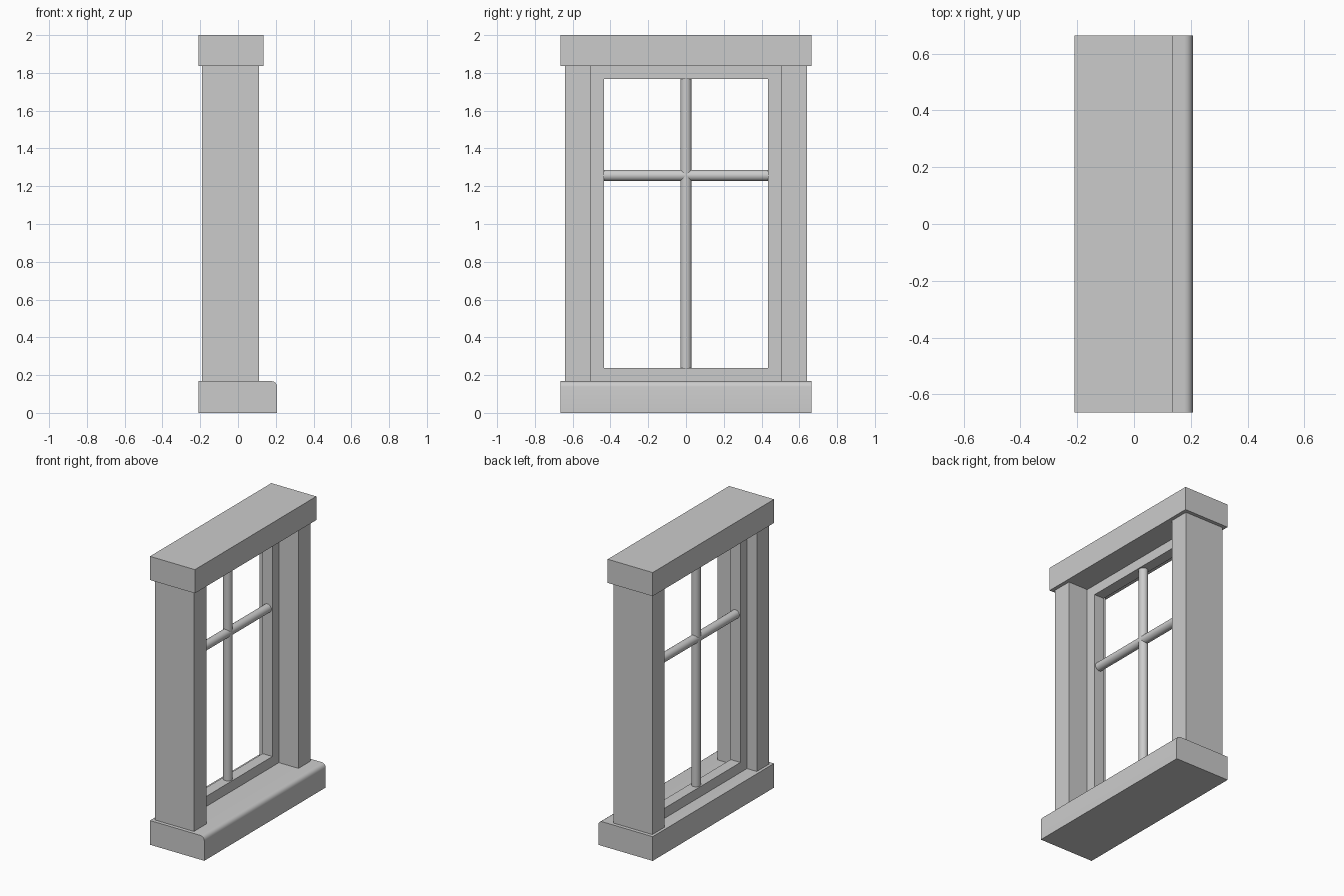
import bpy, bmesh, math
from mathutils import Vector

cube = bpy.data.objects.get("Cube")
if cube:
    bpy.data.objects.remove(cube, do_unlink=True)

grey = bpy.data.materials.new("plain_grey")
grey.use_nodes = True
COLOUR = (0.6, 0.6, 0.6, 1)
grey.diffuse_color = COLOUR
grey.node_tree.nodes["Principled BSDF"].inputs["Base Color"].default_value = COLOUR


def finish(name, bm):
    bmesh.ops.recalc_face_normals(bm, faces=bm.faces)
    mesh = bpy.data.meshes.new(name)
    bm.to_mesh(mesh)
    bm.free()
    mesh.materials.append(grey)
    obj = bpy.data.objects.new(name, mesh)
    bpy.context.collection.objects.link(obj)
    return obj


def smooth(obj):
    bpy.ops.object.select_all(action='DESELECT')
    obj.select_set(True)
    bpy.context.view_layer.objects.active = obj
    bpy.ops.object.shade_smooth_by_angle(angle=math.radians(40))


def box_mesh(low, high):
    low, high = Vector(low), Vector(high)
    bm = bmesh.new()
    bmesh.ops.create_cube(bm, size=1)
    bmesh.ops.scale(bm, vec=high - low, verts=bm.verts)
    bmesh.ops.translate(bm, vec=(low + high) / 2, verts=bm.verts)
    return bm


# Main levels and widths
BACK, FRONT = -0.21, 0.135
SILL_TOP, HEAD_BOTTOM = 0.168, 1.836
OUTER, JAMB_IN, SASH_IN = 0.665, 0.505, 0.433
SASH_X, SASH_DEPTH = -0.077, 0.075

# Header beam
finish("header", box_mesh((BACK, -OUTER, HEAD_BOTTOM), (FRONT, OUTER, 2)))

# Sill with a rounded upper front edge
bm = box_mesh((BACK, -OUTER, 0), (0.207, OUTER, SILL_TOP))
nose = [e for e in bm.edges
        if all(v.co.x > 0.2 and v.co.z > 0.1 for v in e.verts)]
bmesh.ops.bevel(bm, geom=nose, offset=0.03, segments=4, profile=0.5, affect='EDGES')
smooth(finish("sill", bm))

# Side jambs
for side, sign in (("right", -1), ("left", 1)):
    a, b = sorted((sign * JAMB_IN, sign * 0.64))
    finish(side + "_jamb", box_mesh((-0.19, a, SILL_TOP), (0.11, b, HEAD_BOTTOM)))

# Sash frame: two nested rectangles bridged into a ring and thickened
bm = bmesh.new()
x = SASH_X - SASH_DEPTH / 2
loops = []
for half, z0, z1 in ((JAMB_IN, SILL_TOP, HEAD_BOTTOM), (SASH_IN, 0.238, 1.768)):
    loops.append([bm.verts.new((x, y, z)) for y, z in
                  ((-half, z0), (half, z0), (half, z1), (-half, z1))])
outer, inner = loops
for i in range(4):
    j = (i + 1) % 4
    bm.faces.new((outer[i], outer[j], inner[j], inner[i]))
ring = bmesh.ops.extrude_face_region(bm, geom=bm.faces[:])
moved = [g for g in ring["geom"] if isinstance(g, bmesh.types.BMVert)]
bmesh.ops.translate(bm, vec=(SASH_DEPTH, 0, 0), verts=moved)
finish("sash_frame", bm)


# Round glazing bars
def bar(name, start, end):
    start, end = Vector(start), Vector(end)
    axis = end - start
    bm = bmesh.new()
    bmesh.ops.create_cone(bm, cap_ends=True, segments=24, radius1=0.03,
                          radius2=0.03, depth=axis.length)
    bmesh.ops.rotate(bm, verts=bm.verts,
                     matrix=axis.to_track_quat('Z', 'Y').to_matrix())
    bmesh.ops.translate(bm, vec=(start + end) / 2, verts=bm.verts)
    smooth(finish(name, bm))


bar("vertical_glazing_bar", (SASH_X, 0, 0.237), (SASH_X, 0, 1.769))
bar("horizontal_glazing_bar", (SASH_X, -SASH_IN, 1.257), (SASH_X, SASH_IN, 1.257))
